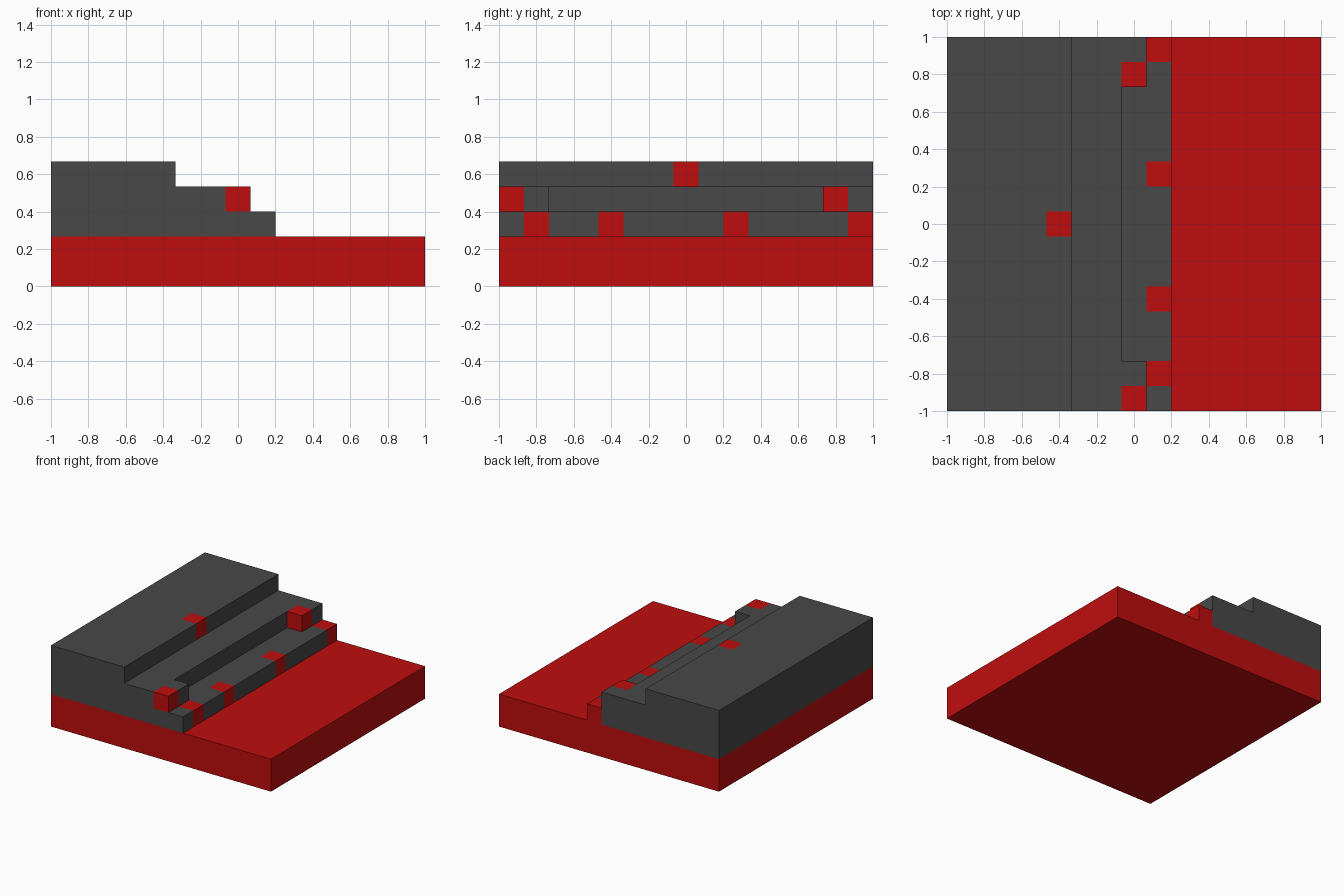
import bpy, bmesh
from mathutils import Vector

cube = bpy.data.objects.get("Cube")
if cube:
    bpy.data.objects.remove(cube)

U = 2 / 15  # one block


def material(name, rgb):
    m = bpy.data.materials.new(name)
    m.use_nodes = True
    m.diffuse_color = (*rgb, 1)
    bsdf = next(n for n in m.node_tree.nodes if n.type == 'BSDF_PRINCIPLED')
    bsdf.inputs["Base Color"].default_value = (*rgb, 1)
    return m


GREY = material("dark grey", (0.065, 0.065, 0.065))
RED = material("red", (0.52, 0.004, 0.004))


def terrace(name, outline, z0, z1, mats, red_blocks=()):
    """Extrude a plan outline (in blocks); red_blocks are low corners of single red blocks."""
    bm = bmesh.new()
    base = bm.faces.new([bm.verts.new((x * U - 1, y * U - 1, z0 * U)) for x, y in outline])
    top = bmesh.ops.extrude_face_region(bm, geom=[base], use_keep_orig=True)["geom"]
    bmesh.ops.translate(bm, vec=(0, 0, (z1 - z0) * U),
                        verts=[v for v in top if isinstance(v, bmesh.types.BMVert)])
    bmesh.ops.recalc_face_normals(bm, faces=bm.faces)

    # Cut along the sides of every red block
    cuts = {(axis, b[axis] + d) for b in red_blocks for axis in (0, 1) for d in (0, 1)}
    for axis, k in sorted(cuts):
        no = Vector((0, 0, 0))
        no[axis] = 1
        bmesh.ops.bisect_plane(bm, geom=bm.verts[:] + bm.edges[:] + bm.faces[:],
                               dist=1e-5, plane_co=no * (k * U - 1), plane_no=no)

    # Colour faces inside a red block, then merge the rest back together
    for f in bm.faces:
        c = f.calc_center_median()
        px, py = (c.x + 1) / U, (c.y + 1) / U
        f.material_index = int(any(bx - 0.01 < px < bx + 1.01 and by - 0.01 < py < by + 1.01
                                   for bx, by in red_blocks))
    bmesh.ops.dissolve_limit(bm, angle_limit=0.01, verts=bm.verts, edges=bm.edges,
                             delimit={'MATERIAL'})
    me = bpy.data.meshes.new(name)
    bm.to_mesh(me)
    bm.free()
    for m in mats:
        me.materials.append(m)
    ob = bpy.data.objects.new(name, me)
    bpy.context.collection.objects.link(ob)
    return ob


def rect(w):
    return [(0, 0), (w, 0), (w, 15), (0, 15)]


# Base slab
terrace("base_slab", rect(15), 0, 2, [RED])
# Lowest step
terrace("lower_step", rect(9), 2, 3, [GREY, RED], [(8, 1), (8, 4), (8, 9), (8, 14)])
# Middle step, one block deeper at both ends
terrace("middle_step", [(0, 0), (8, 0), (8, 2), (7, 2), (7, 13), (8, 13), (8, 15), (0, 15)],
        3, 4, [GREY, RED], [(7, 0), (7, 13)])
# Top step
terrace("upper_step", rect(5), 4, 5, [GREY, RED], [(4, 7)])
